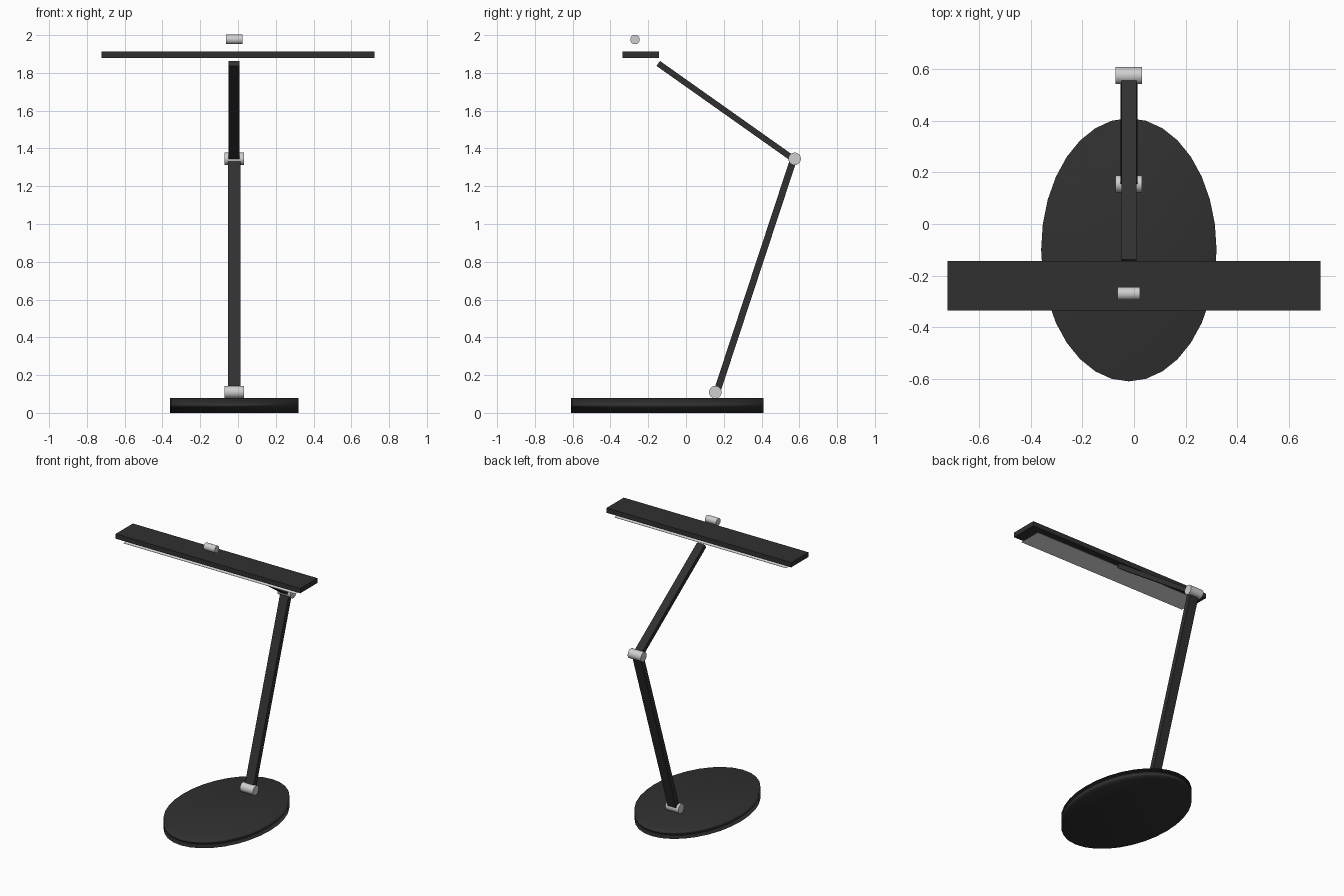
import bpy
import math
from mathutils import Vector

if "Cube" in bpy.data.objects:
    bpy.data.objects.remove(bpy.data.objects["Cube"], do_unlink=True)

CX = -0.02  # shared centre line of base, arms and joints


def material(name, rgb, roughness=0.5):
    mat = bpy.data.materials.new(name)
    mat.use_nodes = True
    mat.diffuse_color = (*rgb, 1)
    bsdf = mat.node_tree.nodes["Principled BSDF"]
    bsdf.inputs["Base Color"].default_value = (*rgb, 1)
    bsdf.inputs["Roughness"].default_value = roughness
    return mat


BLACK = material("matt black", (0.03, 0.03, 0.03))
SILVER = material("silver", (0.62, 0.62, 0.62))
WHITE = material("light panel white", (0.9, 0.9, 0.9))


def finish(name, mat):
    obj = bpy.context.object
    obj.name = name
    obj.data.materials.append(mat)
    return obj


def box(name, centre, size, mat, tilt=0):
    bpy.ops.mesh.primitive_cube_add(size=1, location=centre, rotation=(tilt, 0, 0))
    bpy.context.object.scale = size
    return finish(name, mat)


def arm(name, start, end, width, thickness):
    """Flat bar between two (y, z) points."""
    a, b = Vector((CX, *start)), Vector((CX, *end))
    d = b - a
    tilt = math.atan2(-d.y, d.z)
    return box(name, (a + b) / 2, (width, thickness, d.length), BLACK, tilt)


def pin(name, y, z, radius, length):
    """Cylinder lying along x."""
    bpy.ops.mesh.primitive_cylinder_add(vertices=32, radius=radius, depth=length,
                                        location=(CX, y, z),
                                        rotation=(0, math.pi / 2, 0))
    bpy.ops.object.shade_smooth_by_angle(angle=math.radians(40))
    return finish(name, SILVER)


# Oval base, softly shaded all over
bpy.ops.mesh.primitive_cylinder_add(vertices=32, radius=1, depth=1,
                                    location=(CX, -0.1, 0.04))
bpy.context.object.scale = (0.34, 0.51, 0.08)
bpy.ops.object.shade_smooth()
finish("base", BLACK)

# Arms
arm("lower_arm", (0.16, 0.10), (0.57, 1.345), 0.066, 0.036)
arm("upper_arm", (0.56, 1.35), (-0.147, 1.85), 0.058, 0.032)

# Joints and top knob
pin("base_joint", 0.155, 0.11, 0.033, 0.102)
pin("elbow_joint", 0.575, 1.345, 0.033, 0.102)
pin("head_knob", -0.27, 1.977, 0.025, 0.088)

# Lamp head
box("lamp_head", (0, -0.24, 1.896), (1.446, 0.192, 0.034), BLACK)

# Thin light panel hanging just below the head
box("light_panel", (0, -0.24, 1.855), (1.345, 0.164, 0.002), WHITE)
